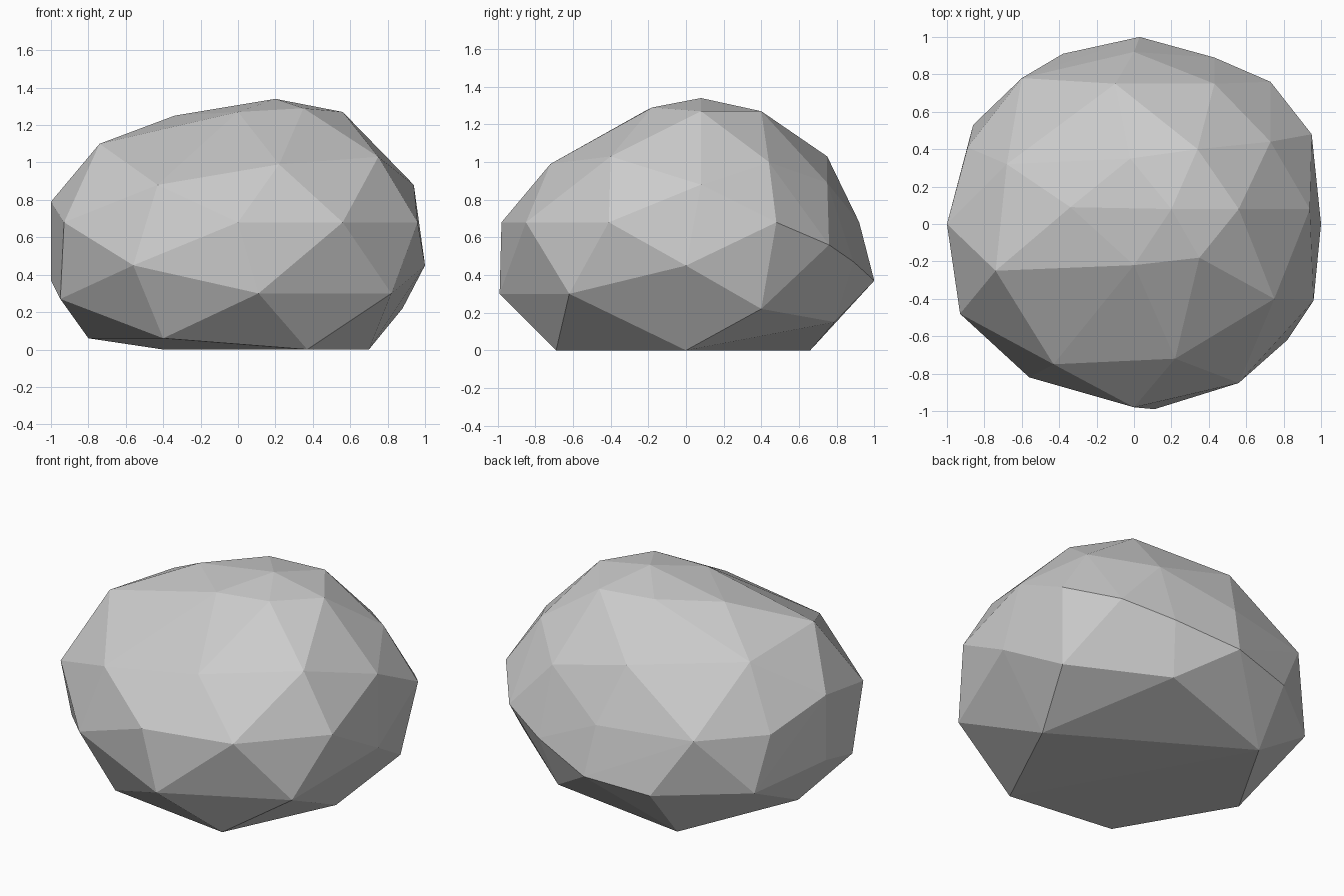
import bpy
import bmesh

# Remove only the default cube
default_cube = bpy.data.objects.get("Cube")
if default_cube:
    bpy.data.objects.remove(default_cube, do_unlink=True)


def flat_material(name, colour):
    """Make a matte material with one plain colour."""
    material = bpy.data.materials.new(name)
    material.use_nodes = True
    material.diffuse_color = colour
    shader = next(n for n in material.node_tree.nodes if n.type == "BSDF_PRINCIPLED")
    shader.inputs["Base Color"].default_value = colour
    shader.inputs["Roughness"].default_value = 0.9
    return material


def faceted_stone(name, tiers, material):
    """Wrap a faceted convex skin around the corner points of every tier."""
    bm = bmesh.new()
    for tier in tiers:
        for corner in tier:
            bm.verts.new(corner)
    hull = bmesh.ops.convex_hull(bm, input=bm.verts[:], use_existing_faces=False)
    spare = {g for g in hull["geom_interior"] + hull["geom_unused"]
             if isinstance(g, bmesh.types.BMVert)}
    bmesh.ops.delete(bm, geom=list(spare), context="VERTS")
    bmesh.ops.recalc_face_normals(bm, faces=bm.faces[:])
    for face in bm.faces:
        face.smooth = False
    mesh = bpy.data.meshes.new(name)
    bm.to_mesh(mesh)
    bm.free()
    mesh.materials.append(material)
    stone = bpy.data.objects.new(name, mesh)
    bpy.context.collection.objects.link(stone)
    return stone


# Crown: the peak and the shallow facets around it
crown = [(.2, .08, 1.34), (.56, .08, 1.27), (.35, -.18, 1.29), (0, -.22, 1.27),
         (-.34, .09, 1.25), (-.02, .35, 1.28), (.34, .4, 1.27)]

# Shoulder: where the top rolls over into the sides
shoulder = [(.75, -.4, 1.03), (.22, -.72, .99), (-.43, -.75, .88),
            (-.74, -.25, 1.1), (-.68, .32, 1.04), (-.1, .75, 1.03),
            (.43, .75, .89), (.73, .44, 1), (.94, .08, .88), (-1, 0, .79)]

# Girth: the widest band
girth = [(0, -.98, .68), (.56, -.85, .68), (.96, -.41, .68), (.95, .48, .68),
         (.73, .76, .56), (0, .92, .68), (-.6, .78, .68), (-.89, .41, .66),
         (-.93, -.48, .68), (-.56, -.82, .45), (1, 0, .45), (.43, .89, .47)]

# Underside: the band that tucks in towards the ground
underside = [(.11, -.99, .3), (.82, -.62, .3), (.88, .4, .22), (.03, 1, .37),
             (-.38, .91, .32), (-.86, .53, .32), (-1, 0, .37),
             (-.95, -.34, .27), (.36, .79, .15)]

# Base: the corners it rests on
base = [(.7, 0, 0), (.37, -.69, 0), (-.4, .66, 0), (-.8, 0, .06), (-.4, -.68, .06)]

stone_grey = flat_material("stone grey", (.6, .6, .6, 1))
faceted_stone("boulder", [crown, shoulder, girth, underside, base], stone_grey)
